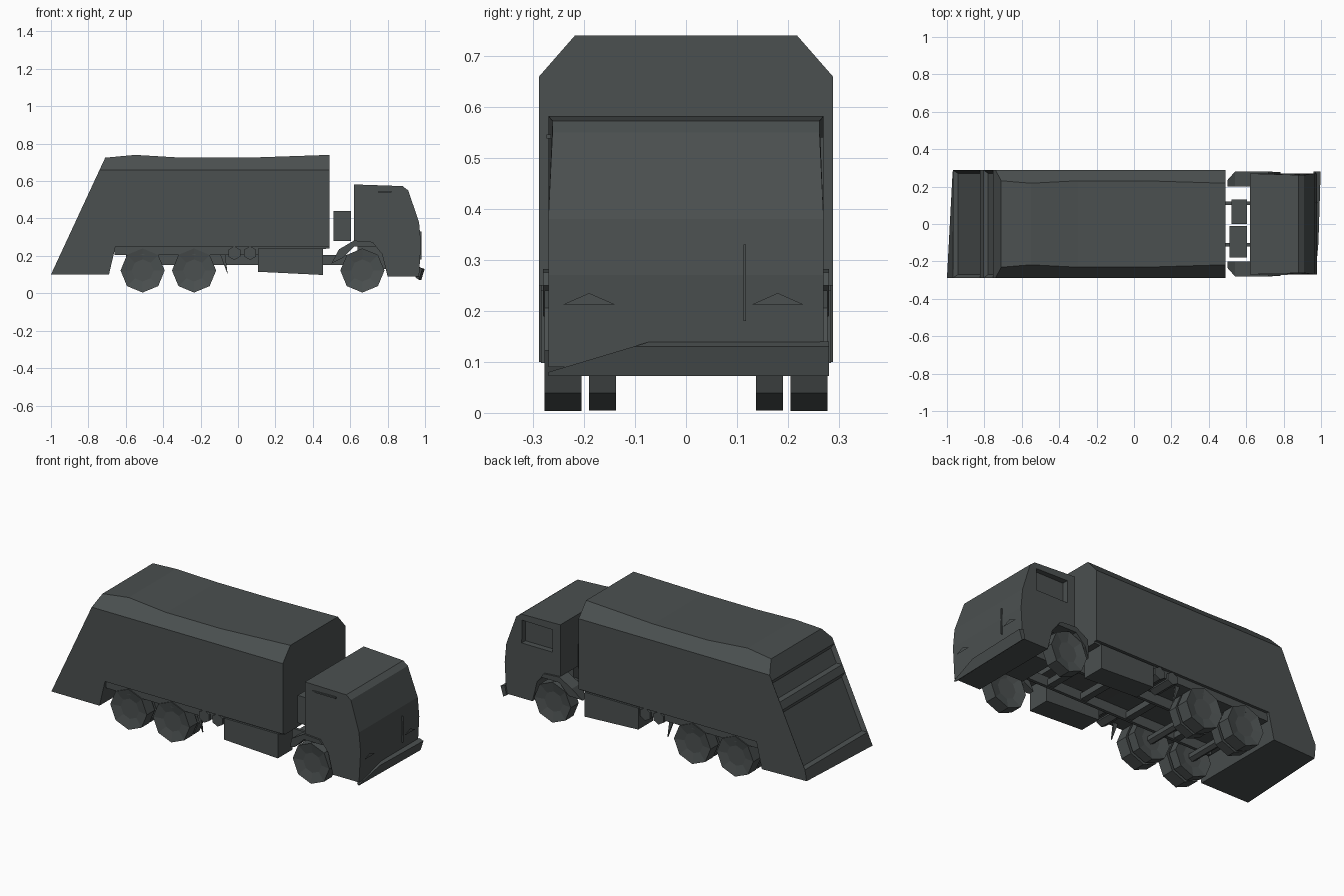
import bpy, bmesh, math
from mathutils import Vector

cube = bpy.data.objects.get("Cube")
if cube:
    bpy.data.objects.remove(cube, do_unlink=True)

paint = bpy.data.materials.new("dark slate grey")
paint.use_nodes = True
COLOUR = (0.07, 0.08, 0.08, 1)
paint.diffuse_color = COLOUR
paint.node_tree.nodes["Principled BSDF"].inputs["Base Color"].default_value = COLOUR


def finish(name, bm):
    bmesh.ops.recalc_face_normals(bm, faces=bm.faces)
    mesh = bpy.data.meshes.new(name)
    bm.to_mesh(mesh)
    bm.free()
    mesh.materials.append(paint)
    ob = bpy.data.objects.new(name, mesh)
    bpy.context.collection.objects.link(ob)
    return ob


def prism(profile, y0, y1):
    """Extrude an x-z outline from y0 to y1."""
    bm = bmesh.new()
    face = bm.faces.new([bm.verts.new((x, y0, z)) for x, z in profile])
    new = bmesh.ops.extrude_face_region(bm, geom=[face])["geom"]
    bmesh.ops.translate(bm, vec=(0, y1 - y0, 0),
                        verts=[v for v in new if isinstance(v, bmesh.types.BMVert)])
    bmesh.ops.recalc_face_normals(bm, faces=bm.faces)
    return bm


def box(name, x0, x1, y0, y1, z0, z1):
    return finish(name, prism([(x0, z0), (x1, z0), (x1, z1), (x0, z1)], y0, y1))


def slice_off(bm, point, normal):
    """Cut away everything beyond a plane and cap the hole."""
    cut = bmesh.ops.bisect_plane(bm, geom=bm.verts[:] + bm.edges[:] + bm.faces[:],
                                 plane_co=point, plane_no=normal, clear_outer=True)
    edges = [e for e in cut["geom_cut"] if isinstance(e, bmesh.types.BMEdge)]
    bmesh.ops.holes_fill(bm, edges=edges)
    bmesh.ops.recalc_face_normals(bm, faces=bm.faces)


def split_face(bm, face, point, normal):
    geom = [face] + list(face.edges) + list(face.verts)
    bmesh.ops.bisect_plane(bm, geom=geom, plane_co=point, plane_no=normal)


# Refuse body with chamfered roof edges and sloping tail
bm = prism([(-1, 0.1), (-0.69, 0.1), (-0.655, 0.25), (0.49, 0.25), (0.49, 0.74),
            (0.05, 0.725), (-0.3, 0.725), (-0.55, 0.74), (-0.71, 0.725)], -0.288, 0.288)
for s in (-1, 1):
    slice_off(bm, (0, s * 0.288, 0.66), (0, s * 0.08, 0.07))

# Recessed panels on the tail
slope = Vector((-0.9, 0, 0.42)).normalized()
for z in (0.17, 0.48, 0.52, 0.63):
    tail = [f for f in bm.faces if f.normal.dot(slope) > 0.99]
    target = next(f for f in tail
                  if min(v.co.z for v in f.verts) < z < max(v.co.z for v in f.verts))
    split_face(bm, target, (0, 0, z), (0, 0, 1))
panels = [f for f in bm.faces if f.normal.dot(slope) > 0.99
          and (0.2 < f.calc_center_median().z < 0.45 or 0.53 < f.calc_center_median().z < 0.62)]
bmesh.ops.inset_individual(bm, faces=panels, thickness=0.025, depth=-0.02)

# Far lower corner of the tail is slightly pulled in
for v in bm.verts:
    if v.co.x < -0.99 and v.co.y > 0:
        v.co += Vector((0.03, -0.012, 0))
finish("refuse_body", bm)

# Skirt under the body
finish("body_skirt", prism([(-0.66, 0.205), (0.1, 0.205), (0.49, 0.24), (0.49, 0.255), (-0.66, 0.255)],
                           -0.272, 0.272))

# Cab with a wheel arch and a raked windscreen
bm = prism([(0.62, 0.28), (0.72, 0.27), (0.77, 0.21), (0.8, 0.09), (0.968, 0.09),
            (0.978, 0.27), (0.968, 0.38), (0.91, 0.55), (0.88, 0.573), (0.62, 0.582)],
           -0.27, 0.27)
for v in bm.verts:
    if v.co.x > 0.87 and v.co.z > 0.5:
        v.co.y *= 0.97
finish("cab", bm)

# Side window recess on the cab, cut with a hidden block
cutter = box("window_cutter", 0.67, 0.87, 0.235, 0.35, 0.41, 0.54)
cutter.hide_render = True
cutter.hide_viewport = True
cutter.display_type = 'WIRE'
mod = bpy.data.objects["cab"].modifiers.new("window_recess", 'BOOLEAN')
mod.object = cutter
mod.solver = 'EXACT'

# Strip above the opposite door
box("door_rain_strip", 0.67, 0.82, -0.274, -0.265, 0.538, 0.546)

# Bumper sagging toward one side
bm = prism([(0.96, 0.085), (0.98, 0.072), (0.998, 0.13), (0.97, 0.14)], -0.27, 0.28)
slice_off(bm, (0.97, -0.12, 0.125), (0, -0.3, 1))
for v in bm.verts:
    if v.co.y < -0.1:
        v.co.x -= 0.012
finish("bumper", bm)

# Lamps as thin triangular plates
for side, y in (("near", -0.19), ("far", 0.18)):
    bm = bmesh.new()
    bm.faces.new([bm.verts.new((0.981, y + dy, z))
                  for dy, z in ((-0.05, 0.213), (0.05, 0.213), (0, 0.235))])
    finish("lamp_" + side, bm)
box("wiper_post", 0.965, 0.982, 0.113, 0.118, 0.18, 0.33)

# Equipment between cab and body
box("air_intake_near", 0.51, 0.605, -0.18, -0.01, 0.28, 0.44)
box("air_intake_far", 0.52, 0.605, 0.0, 0.13, 0.28, 0.42)
box("engine_block", 0.64, 0.8, -0.12, 0.12, 0.13, 0.285)

# Chassis rails and cross members
for side, y in (("near", -0.11), ("far", 0.11)):
    box("chassis_rail_" + side, -0.6, 0.82, y - 0.009, y + 0.009, 0.15, 0.205)
for i, x in enumerate((-0.37, -0.05, 0.25, 0.47)):
    box("cross_member_%d" % i, x - 0.02, x + 0.02, -0.11, 0.11, 0.155, 0.19)


def drum(name, x, z, y0, y1, radius, sides, hub=0.0, turn=-math.pi / 2):
    """Low-poly cylinder across the truck; hub dishes both end faces."""
    ring = [(x + radius * math.cos(turn + math.tau * i / sides),
             z + radius * math.sin(turn + math.tau * i / sides)) for i in range(sides)]
    bm = prism(ring, y0, y1)
    if hub:
        ends = [f for f in bm.faces if abs(f.normal.y) > 0.9]
        bmesh.ops.inset_individual(bm, faces=ends, thickness=radius * 0.5, depth=-hub)
    return finish(name, bm)


# Wheels, fuel boxes, air tanks and mudguards, mirrored across the truck
for side, s in (("near", -1), ("far", 1)):
    for label, x in (("rear", -0.51), ("middle", -0.235)):
        drum("%s_outer_wheel_%s" % (label, side), x, 0.122, s * 0.205, s * 0.278, 0.118, 8, 0.012)
        drum("%s_inner_wheel_%s" % (label, side), x, 0.122, s * 0.137, s * 0.19, 0.117, 8, 0.01)
    drum("front_wheel_" + side, 0.665, 0.122, s * 0.205, s * 0.278, 0.118, 8, 0.012)
    finish("side_box_" + side, prism([(0.108, 0.115), (0.455, 0.098), (0.455, 0.24), (0.108, 0.24)],
                                     s * 0.15, s * 0.284))
    for i, x in enumerate((-0.02, 0.065)):
        drum("air_tank_%d_%s" % (i, side), x, 0.215, s * 0.14, s * 0.283, 0.037, 6)

    # Wedge-shaped mudguard narrowing toward its rear tip
    bm = prism([(0.5, 0.16), (0.56, 0.19), (0.62, 0.25), (0.74, 0.25),
                (0.72, 0.275), (0.62, 0.282), (0.54, 0.235)], s * 0.2, s * 0.28)
    for v in bm.verts:
        if v.co.x < 0.52:
            v.co.y = s * min(abs(v.co.y), 0.235)
    finish("mudguard_" + side, bm)
    finish("stay_" + side, prism([(-0.1, 0.22), (-0.055, 0.1), (-0.07, 0.22)], s * 0.24, s * 0.25))

# Rear axles
for label, x in (("rear", -0.51), ("middle", -0.235)):
    drum(label + "_axle", x, 0.122, -0.21, 0.21, 0.025, 6)
